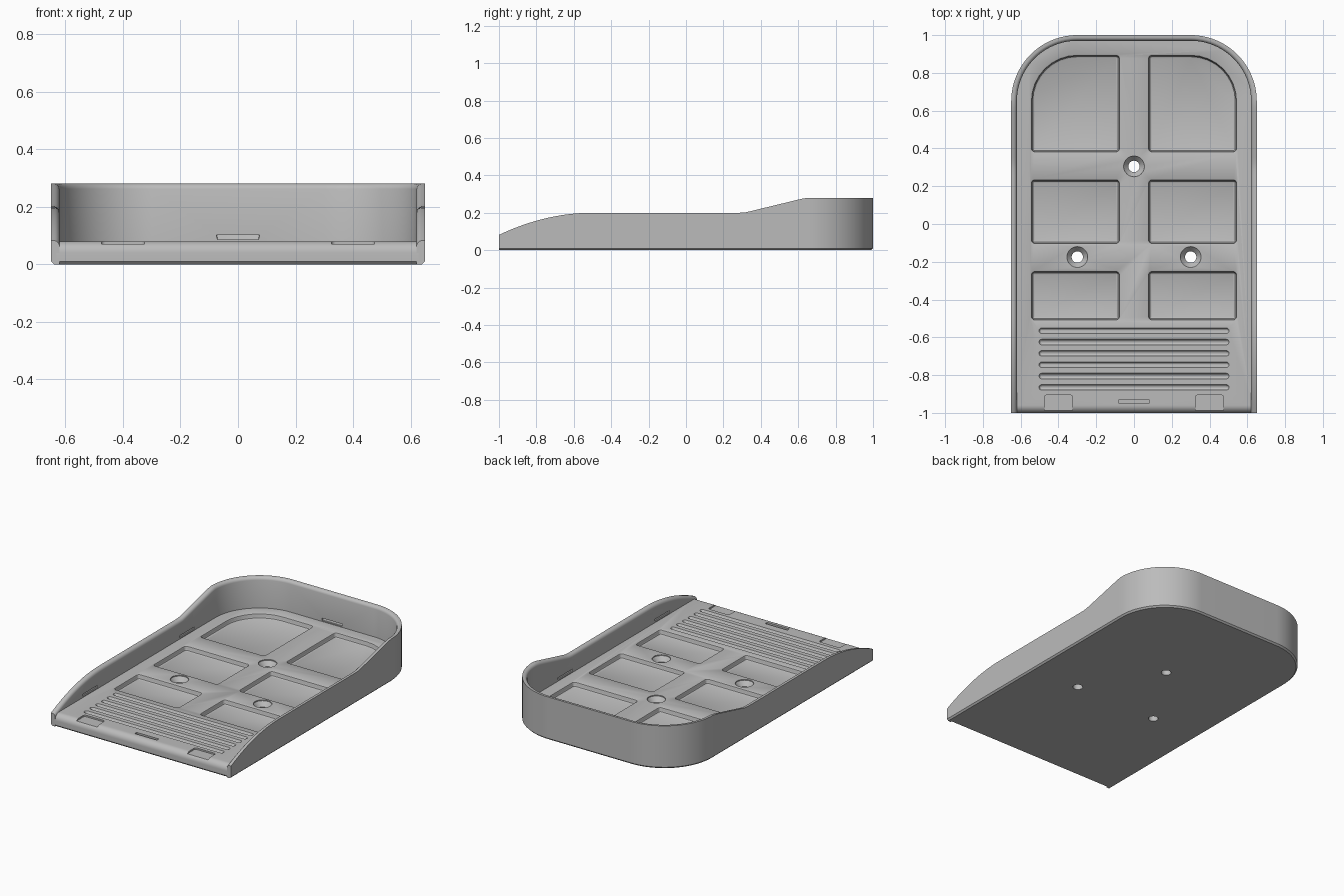
import bpy
import bmesh
from math import cos, sin, pi

if "Cube" in bpy.data.objects:
    bpy.data.objects.remove(bpy.data.objects["Cube"])

grey = bpy.data.materials.new("light grey plastic")
grey.use_nodes = True
COLOUR = (0.5, 0.5, 0.5, 1)
grey.diffuse_color = COLOUR
grey.node_tree.nodes["Principled BSDF"].inputs["Base Color"].default_value = COLOUR

HALF, CORNER, FLOOR = 0.65, 0.35, 0.08


def make_object(name, bm):
    bmesh.ops.recalc_face_normals(bm, faces=bm.faces)
    mesh = bpy.data.meshes.new(name)
    bm.to_mesh(mesh)
    bm.free()
    mesh.materials.append(grey)
    obj = bpy.data.objects.new(name, mesh)
    bpy.context.collection.objects.link(obj)
    return obj


def loft(bm, rings):
    """Skin equal-length closed rings and cap both ends."""
    loops = [[bm.verts.new(p) for p in ring] for ring in rings]
    n = len(loops[0])
    for a, b in zip(loops, loops[1:]):
        for i in range(n):
            bm.faces.new((a[i], a[(i + 1) % n], b[(i + 1) % n], b[i]))
    bm.faces.new(loops[0][::-1])
    bm.faces.new(loops[-1])


def rounded_rect(x0, x1, y0, y1, radii, grow=0, steps=8):
    """Outline counter-clockwise from the (x1, y1) corner, grown outwards."""
    corners = ((x1, y1, -1, -1), (x0, y1, 1, -1), (x0, y0, 1, 1), (x1, y0, -1, 1))
    points = []
    for k, ((x, y, sx, sy), r) in enumerate(zip(corners, radii)):
        rr = max(r + grow, 0.002)
        cx, cy = x + sx * (rr - grow), y + sy * (rr - grow)
        for i in range(steps + 1):
            a = (k + i / steps) * pi / 2
            points.append((cx + rr * cos(a), cy + rr * sin(a)))
    return points


def recess(bm, rect, radii, levels):
    """Cutter following (growth, height) levels."""
    loft(bm, [[(x, y, z) for x, y in rounded_rect(*rect, radii, g)] for g, z in levels])


def cut(obj, bm):
    cutter = make_object("cutter", bm)
    cutter.hide_render = True
    mod = obj.modifiers.new("cut", "BOOLEAN")
    mod.operation, mod.solver, mod.object = "DIFFERENCE", "EXACT", cutter
    activate(obj)
    bpy.ops.object.modifier_apply(modifier=mod.name)
    bpy.data.objects.remove(cutter)


def activate(obj):
    bpy.ops.object.select_all(action="DESELECT")
    obj.select_set(True)
    bpy.context.view_layer.objects.active = obj


def rim_height(y):
    if y < -0.5:
        return 0.2 - 0.118 * ((-0.5 - y) / 0.5) ** 2
    return 0.2 + 0.08 * min(max((y - 0.31) / 0.33, 0), 1)


# Floor slab, rounded along its front edge
bm = bmesh.new()
slab_outline = rounded_rect(-HALF, HALF, -1, 1, (CORNER, CORNER, 0, 0), -0.02, 16)
slab_outline = [(x, -1 if y < -0.9 else y) for x, y in slab_outline]
clean = [p for i, p in enumerate(slab_outline)
         if abs(p[0] - slab_outline[i - 1][0]) + abs(p[1] - slab_outline[i - 1][1]) > 0.003]
loft(bm, [[(x, y, z) for x, y in clean] for z in (0, FLOOR)])
for top, radius, segs in ((True, 0.04, 8), (False, 0.01, 1)):
    edges = [e for e in bm.edges if all(v.co.y < -0.99 and (v.co.z > 0.07) == top
                                        and (top or v.co.z < 0.001) for v in e.verts)]
    bmesh.ops.bevel(bm, geom=edges, offset=radius, segments=segs, profile=0.5,
                    affect="EDGES")
floor = make_object("floor", bm)

# Pockets, grip grooves, screw holes and front recesses in the floor
bm = bmesh.new()
pocket = [(0.009, 0.1), (0.009, FLOOR), (0.003, 0.077), (0, 0.071),
          (0, 0.062), (-0.004, 0.054), (-0.012, 0.05)]
for side in (-1, 1):
    for y0, y1, outer in ((0.385, 0.89, 0.24), (-0.1, 0.23, 0.015), (-0.505, -0.255, 0.015)):
        x0, x1 = sorted((side * 0.08, side * 0.54))
        radii = (outer if side > 0 else 0.015, outer if side < 0 else 0.015, 0.015, 0.015)
        recess(bm, (x0, x1, y0, y1), radii, pocket)
    x0, x1 = sorted((side * 0.325, side * 0.475))
    recess(bm, (x0, x1, -1.1, -0.905), (0.015,) * 4, [(0, 0.1), (0, 0.07)])
for i in range(6):
    y = -0.565 - 0.06 * i
    recess(bm, (-0.5, 0.5, y - 0.012, y + 0.012), (0.012,) * 4,
           [(0.003, 0.1), (0.003, FLOOR), (0, 0.076), (-0.003, 0.07), (-0.008, 0.067)])
recess(bm, (-0.08, 0.08, -0.95, -0.93), (0.003,) * 4, [(0, 0.1), (0, 0.065)])
for x, y in ((0, 0.305), (-0.3, -0.175), (0.3, -0.175)):
    loft(bm, [[(x + r * cos(a * pi / 16), y + r * sin(a * pi / 16), z) for a in range(32)]
              for r, z in ((0.055, 0.1), (0.055, 0.074), (0.03, 0.045), (0.03, -0.02))])
cut(floor, bm)

# Raised wall: cross-section swept around both sides and the back
path = []
for i in range(51):
    path.append((HALF, -1 + 1.65 * i / 50, 1, 0))
for i in range(1, 25):
    a = i / 24 * pi / 2
    path.append((HALF - CORNER + CORNER * cos(a), 1 - CORNER + CORNER * sin(a), cos(a), sin(a)))
path += [(-x, y, -nx, ny) for x, y, nx, ny in reversed(path)]
rings = []
for x, y, nx, ny in path:
    h = rim_height(y)
    section = ((0.01, 0), (0, 0.01), (0, h), (0.014, h), (0.021, h - 0.003),
               (0.027, h - 0.009), (0.03, h - 0.018), (0.03, 0))
    rings.append([(x - nx * o, y - ny * o, z) for o, z in section])
bm = bmesh.new()
loft(bm, rings)
wall = make_object("wall", bm)

# Thin snap slots just above the floor on the inside of the wall
bm = bmesh.new()
slots = [(-0.075, 0.075, 0.95, 0.982)]
for y in (-0.64, 0.36):
    slots += [(0.6, 0.632, y - 0.075, y + 0.075), (-0.632, -0.6, y - 0.075, y + 0.075)]
for rect in slots:
    recess(bm, rect, (0.003,) * 4, [(0, 0.102), (-0.004, 0.086)])
cut(wall, bm)

for obj in (floor, wall):
    activate(obj)
    bpy.ops.object.shade_smooth_by_angle(angle=pi / 6)
